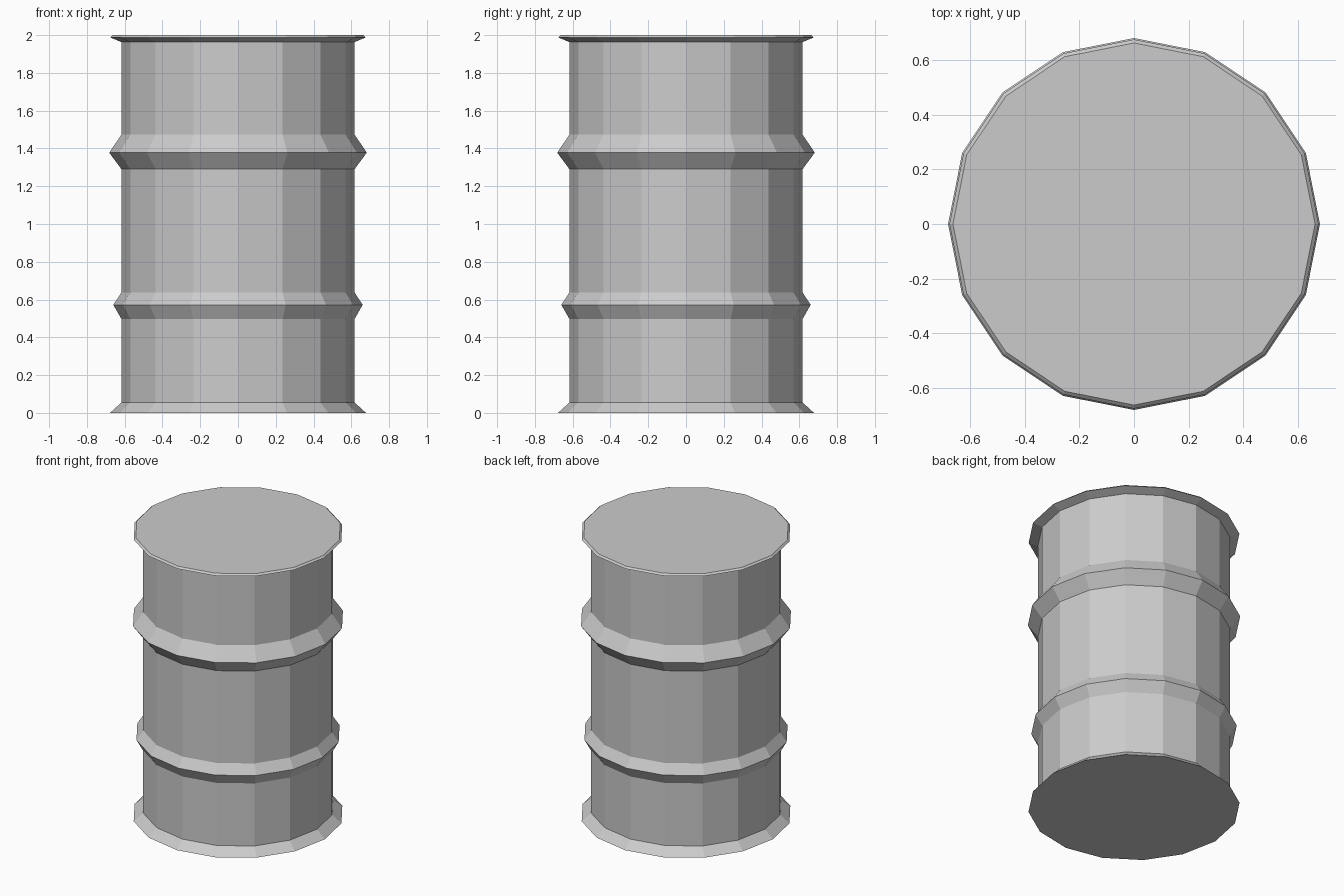
import bpy, bmesh
from math import cos, sin, tau

if "Cube" in bpy.data.objects:
    bpy.data.objects.remove(bpy.data.objects["Cube"])

SIDES = 16
BODY = 0.617

# barrel silhouette (radius, height): foot rim, lower hoop, upper hoop, top rim
profile = [
    (0.678, 0.0), (BODY, 0.055),
    (BODY, 0.497), (0.66, 0.572), (BODY, 0.638),
    (BODY, 1.29), (0.682, 1.378), (BODY, 1.473),
    (BODY, 1.963), (0.677, 1.988), (0.664, 2.0),
]

# lathe the silhouette into flat-sided rings
bm = bmesh.new()
rings = [[bm.verts.new((r * cos(tau * i / SIDES), r * sin(tau * i / SIDES), z))
          for i in range(SIDES)] for r, z in profile]
for low, high in zip(rings, rings[1:]):
    for i in range(SIDES):
        j = (i + 1) % SIDES
        bm.faces.new((low[i], low[j], high[j], high[i]))

# flat base and lid
bm.faces.new(rings[0][::-1])
bm.faces.new(rings[-1])

mesh = bpy.data.meshes.new("barrel")
bm.to_mesh(mesh)
bm.free()
bpy.context.collection.objects.link(bpy.data.objects.new("barrel", mesh))
